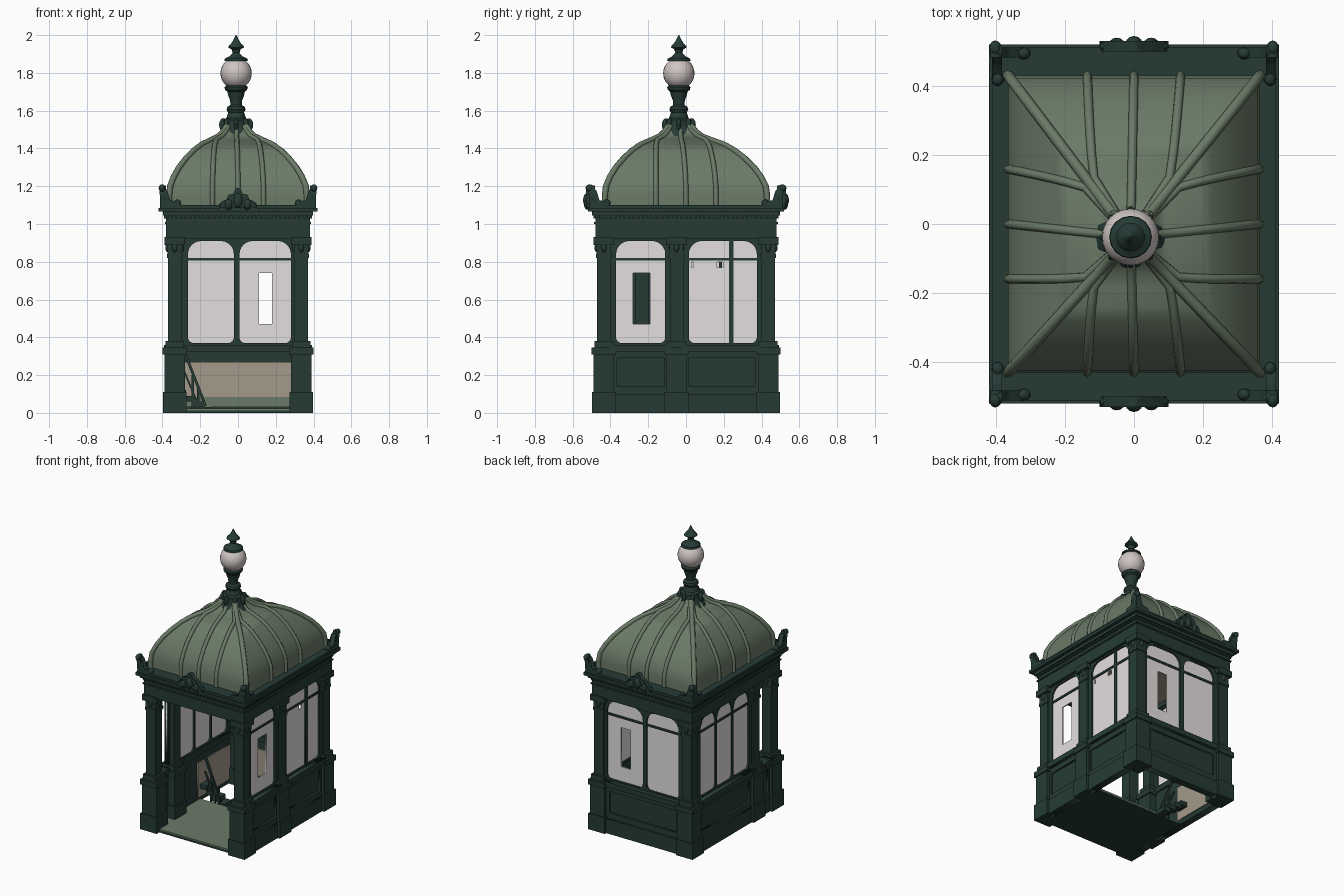
import bpy, bmesh
from math import sin, cos, pi, radians
from mathutils import Vector, Matrix

if "Cube" in bpy.data.objects:
    bpy.data.objects.remove(bpy.data.objects["Cube"], do_unlink=True)


def material(name, *rgb):
    m = bpy.data.materials.new(name)
    m.use_nodes = True
    m.diffuse_color = (*rgb, 1)
    m.node_tree.nodes["Principled BSDF"].inputs["Base Color"].default_value = (*rgb, 1)
    return m


iron = material("dark green iron", .019, .044, .036)
roof = material("pale green copper", .145, .195, .135)
pane = material("frosted glass", .77, .74, .73)
milk = material("globe glass", .62, .56, .54)
tan = material("tan lining", .37, .32, .25)


def finish(obj, mat, smooth=None):
    obj.data.materials.clear()
    obj.data.materials.append(mat)
    if smooth:
        bpy.ops.object.select_all(action='DESELECT')
        obj.select_set(True)
        bpy.context.view_layer.objects.active = obj
        bpy.ops.object.shade_smooth_by_angle(angle=radians(smooth))
    return obj


def from_bmesh(name, bm, mat, smooth=None):
    bmesh.ops.recalc_face_normals(bm, faces=bm.faces)
    mesh = bpy.data.meshes.new(name)
    bm.to_mesh(mesh)
    bm.free()
    obj = bpy.data.objects.new(name, mesh)
    bpy.context.collection.objects.link(obj)
    return finish(obj, mat, smooth)


def boxes(name, items, mat):
    """Join boxes given as (centre x, y, half x, half y, bottom, top)."""
    bm = bmesh.new()
    for x, y, hx, hy, lo, hi in items:
        place = Matrix.Translation((x, y, (lo + hi) / 2))
        size = Matrix.Diagonal((2 * hx, 2 * hy, hi - lo, 1))
        bmesh.ops.create_cube(bm, size=1, matrix=place @ size)
    return from_bmesh(name, bm, mat)


def blobs(name, items, mat):
    """Join ellipsoids given as (location, radii, turn about z)."""
    bm = bmesh.new()
    for loc, radii, turn in items:
        m = Matrix.Translation(loc) @ Matrix.Rotation(turn, 4, 'Z') @ Matrix.Diagonal((*radii, 1))
        bmesh.ops.create_uvsphere(bm, u_segments=12, v_segments=8, radius=1, matrix=m)
    return from_bmesh(name, bm, mat, 50)


def loft(name, rings, mat, smooth):
    bm = bmesh.new()
    rows = [[bm.verts.new(p) for p in ring] for ring in rings]
    n = len(rows[0])
    for a, b in zip(rows, rows[1:]):
        for i in range(n):
            bm.faces.new((a[i], a[(i + 1) % n], b[(i + 1) % n], b[i]))
    bm.faces.new(rows[0])
    bm.faces.new(rows[-1])
    return from_bmesh(name, bm, mat, smooth)


def from_curve(name, curve, mat, smooth=None):
    obj = bpy.data.objects.new(name, curve)
    bpy.context.collection.objects.link(obj)
    bpy.ops.object.select_all(action='DESELECT')
    obj.select_set(True)
    bpy.context.view_layer.objects.active = obj
    bpy.ops.object.convert(target='MESH')
    return finish(bpy.context.object, mat, smooth)


def plate(name, outlines, side, offset, thick, mat):
    """Upright plate; the first outline is the edge, the others are holes."""
    curve = bpy.data.curves.new(name, 'CURVE')
    curve.dimensions, curve.fill_mode, curve.extrude = '2D', 'BOTH', thick / 2
    for points in outlines:
        s = curve.splines.new('POLY')
        s.points.add(len(points) - 1)
        s.use_cyclic_u = True
        for p, (u, z) in zip(s.points, points):
            p.co = (u, z, 0, 1)
    obj = from_curve(name, curve, mat)
    along_y = side == 'x'
    obj.rotation_euler = (pi / 2, 0, pi / 2 if along_y else 0)
    obj.location = (offset, 0, 0) if along_y else (0, offset, 0)


def rounded(u0, u1, z0, z1, low=0, high=0):
    corners = ((u1, z0, low, -1, 1), (u1, z1, high, -1, -1), (u0, z1, high, 1, -1), (u0, z0, low, 1, 1))
    points = []
    for k, (u, z, r, su, sz) in enumerate(corners):
        steps = 6 if r else 0
        for i in range(steps + 1):
            a = (k - 1 + i / max(steps, 1)) * pi / 2
            points.append((u + r * (su + cos(a)), z + r * (sz + sin(a))) if r else (u, z))
    return points


# Piers: stepped pedestal, shaft and capital
layers = ((0, .11, .063), (.11, .31, .055), (.31, .345, .064), (.345, .38, .05),
          (.38, .82, .036), (.82, .84, .042), (.84, .89, .038), (.89, .93, .054))
piers = {"front_left_pier": (.335, -.435), "front_right_pier": (-.335, -.435),
         "back_left_pier": (.335, .435), "back_right_pier": (-.335, .435),
         "left_middle_pier": (.335, -.05), "right_middle_pier": (-.335, -.235)}
for name, (x, y) in piers.items():
    boxes(name, [(x, y, h, h, lo, hi) for lo, hi, h in layers], iron)
    # Leaves on the capital
    blobs(name + "_leaves", [((x + .036 * cos(k * pi / 4), y + .036 * sin(k * pi / 4), .875),
                              (.014, .014, .025), 0) for k in range(8)], iron)


# Walls: panelled dado, window frame, glazing, transom and mullions
def dado(name, side, offset, u0, u1, out):
    plate(name, [rounded(u0, u1, 0, .35)], side, offset, .025, iron)
    plate(name + "_frame", [rounded(u0, u1, .1, .34), rounded(u0 + .035, u1 - .035, .14, .29)],
          side, offset + out * .018, .016, iron)
    plate(name + "_plinth", [rounded(u0, u1, 0, .1)], side, offset + out * .022, .03, iron)
    plate(name + "_sill", [rounded(u0, u1, .325, .36)], side, offset + out * .012, .07, iron)


def window(name, side, offset, u0, u1, panes, mullions=(), holes=()):
    shapes = [rounded(a, b, .37, .91, .03, .07) for a, b in panes]
    plate(name + "_frame", [rounded(u0, u1, .345, .93)] + shapes, side, offset, .03, iron)
    plate(name + "_glass", [rounded(u0, u1, .36, .92)] + [rounded(*h) for h in holes],
          side, offset, .008, pane)
    bars = [rounded(u0, u1, .806, .82)] + [rounded(m - .012, m + .012, .36, .92) for m in mullions]
    for i, bar in enumerate(bars):
        plate(f"{name}_bar_{i}", [bar], side, offset, .022, iron)


dado("left_front_dado", 'x', .345, -.4, -.08, 1)
dado("left_back_dado", 'x', .345, -.02, .4, 1)
dado("right_front_dado", 'x', -.345, -.4, -.26, -1)
dado("right_back_dado", 'x', -.345, -.2, .4, -1)
dado("back_dado", 'y', .445, -.29, .29, 1)

window("left_front_window", 'x', .345, -.4, -.05, [(-.37, -.11)], holes=[(-.28, -.19, .47, .74)])
window("left_back_window", 'x', .345, -.05, .4, [(.015, .375)], [.24],
       [(.165, .195, .77, .8), (.03, .04, .77, .8)])
third = .18
right_panes = [(-.17 + i * third, -.17 + i * third + .165) for i in range(3)]
window("right_window", 'x', -.345, -.285, .4, right_panes)
window("back_window", 'y', .445, -.3, .3, [(-.265, -.022), (.008, .28)], holes=[(.11, .18, .47, .74)])

# Interior: lining, floor and ceiling
plate("back_lining", [rounded(-.3, .3, .085, .27)], 'y', .428, .008, tan)
plate("back_skirting", [rounded(-.3, .3, .03, .085)], 'y', .426, .009, roof)
for name, x in (("left_lining", .329), ("right_lining", -.329)):
    plate(name, [rounded(.03, .42, .03, .27)], 'x', x, .008, tan)
boxes("floor_underside", [(0, -.21, .33, .26, 0, .012)], iron)
boxes("floor", [(0, -.21, .325, .258, .012, .022)], roof)
boxes("ceiling", [(0, 0, .35, .45, .95, .97)], tan)

# Narrow stair and its sloping handrail
boxes("stair", [(-.3 + i * .045, .09, .025, .04, .09 - i * .03, .12 - i * .03) for i in range(4)], iron)
plate("handrail", [[(-.29, .32), (-.275, .32), (-.165, .04), (-.18, .04)]], 'y', .05, .015, iron)
plate("lower_rail", [[(-.29, .22), (-.28, .22), (-.2, .03), (-.21, .03)]], 'y', .05, .012, iron)
boxes("rail_posts", [(x, .05, .006, .006, .012, h) for x, h in ((-.18, .06), (-.21, .14), (-.24, .2))], iron)

# Entablature with stepped cornice and dentils
boxes("frieze", [(x, 0, .03, .48, .92, 1.05) for x in (-.35, .35)] +
      [(0, y, .38, .03, .92, 1.05) for y in (-.45, .45)], iron)
boxes("cornice", [(0, 0, .387, .487, 1.0, 1.01), (0, 0, .398, .498, 1.045, 1.065),
                  (0, 0, .42, .52, 1.065, 1.085), (0, 0, .412, .512, 1.085, 1.1)], iron)
dentils = []
for s in (-1, 1):
    dentils += [(i * .025, s * .483, .007, .008, 1.03, 1.046) for i in range(-15, 16)]
    dentils += [(s * .383, i * .025, .008, .007, 1.03, 1.046) for i in range(-19, 20)]
boxes("dentils", dentils, iron)

# Crests over the front and back, leaf scrolls on the corners
half = [(.1, 1.085), (.085, 1.12), (.06, 1.13), (.05, 1.155), (.025, 1.16), (.012, 1.19)]
crest = half + [(-u, z) for u, z in reversed(half)]
for name, s in (("front", -1), ("back", 1)):
    plate(name + "_crest", [crest], 'y', s * .515, .03, iron)
    blobs(name + "_crest_scrolls",
          [((0, s * .522, 1.125), (.025, .023, .04), 0)] +
          [((u * .05, s * .522, 1.105), (.022, .018, .03), 0) for u in (-1, 1)] +
          [((u * .08, s * .515, 1.1), (.02, .014, .016), 0) for u in (-1, 1)], iron)
leaf = ((0, 1.085), (.1, 1.09), (.09, 1.12), (.05, 1.125), (.035, 1.175), (.01, 1.205), (-.01, 1.2))
for sx in (-1, 1):
    for sy in (-1, 1):
        name = ("front" if sy < 0 else "back") + ("_left" if sx > 0 else "_right") + "_corner"
        plate(name + "_leaf_a", [[(sx * (.408 - u), z) for u, z in leaf]], 'y', sy * .497, .03, iron)
        plate(name + "_leaf_b", [[(sy * (.508 - u), z) for u, z in leaf]], 'x', sx * .397, .03, iron)
        blobs(name + "_scrolls", [((sx * .402, sy * .51, 1.19), (.018, .022, .02), 0),
                                  ((sx * .32, sy * .495, 1.11), (.02, .018, .02), 0),
                                  ((sx * .395, sy * .42, 1.11), (.018, .02, .02), 0)], iron)

# Dome: rectangular sections shrinking towards the finial
cx, cy = -.01, -.038
profile = ((1.095, 1), (1.15, 1), (1.2, .985), (1.25, .93), (1.3, .85), (1.35, .74), (1.39, .63),
           (1.42, .52), (1.445, .37), (1.465, .26), (1.49, .19), (1.52, .14))


def dome_point(u, v, z, f):
    drift = 1 - f
    return Vector((cx * drift + u * .365 * f, cy * drift + v * .43 * f, z))


square = [(1, 1), (-1, 1), (-1, -1), (1, -1)]
loft("dome", [[dome_point(u, v, z, f) for u, v in square] for z, f in profile], roof, 35)


def rib(name, u, v, radius):
    curve = bpy.data.curves.new(name, 'CURVE')
    curve.dimensions, curve.bevel_depth, curve.bevel_resolution = '3D', radius, 2
    s = curve.splines.new('POLY')
    s.points.add(len(profile) - 1)
    for p, (z, f) in zip(s.points, profile):
        bow = min(f ** -.8, 2.2)  # side ribs stay nearly parallel low down
        uu, vv = (w if abs(w) == 1 else w * bow for w in (u, v))
        p.co = (*dome_point(uu, vv, z, f), 1)
    from_curve(name, curve, roof, 50)


for k, (u, v) in enumerate(square):
    rib(f"hip_rib_{k}", u, v, .016)
for s in (-1, 1):
    for w in (-1, 0, 1):
        rib(f"long_rib_{s}_{w}", w * .37, s, .013)
        rib(f"short_rib_{s}_{w}", s, w * .37, .013)


# Finial: turned stem, scroll collar, globe and spire
def lathe(name, points, mat, sides=20, smooth=35):
    loft(name, [[(cx + r * cos(a), cy + r * sin(a), z)
                 for a in (i * 2 * pi / sides for i in range(sides))] for z, r in points], mat, smooth)


lathe("finial_stem", ((1.465, .1), (1.49, .082), (1.53, .066), (1.55, .068), (1.56, .052), (1.59, .042),
                      (1.605, .05), (1.62, .046), (1.63, .03), (1.655, .032), (1.68, .042),
                      (1.7, .046), (1.71, .058), (1.725, .062), (1.735, .05)), iron)
blobs("stem_scrolls", [((cx + .068 * cos(a), cy + .068 * sin(a), 1.525), (.022, .012, .035), a)
                       for a in (k * pi / 4 for k in range(8))], iron)
lathe("globe", [(1.798 - .083 * cos(a), .083 * sin(a))
                for a in (.05 + i * (pi - .1) / 14 for i in range(15))], milk, 24, 60)
lathe("finial_spire", ((1.862, .062), (1.875, .06), (1.888, .035), (1.905, .018), (1.925, .024),
                       (1.935, .042), (1.945, .038), (1.955, .026), (1.975, .014), (2, .002)), iron, 16)
